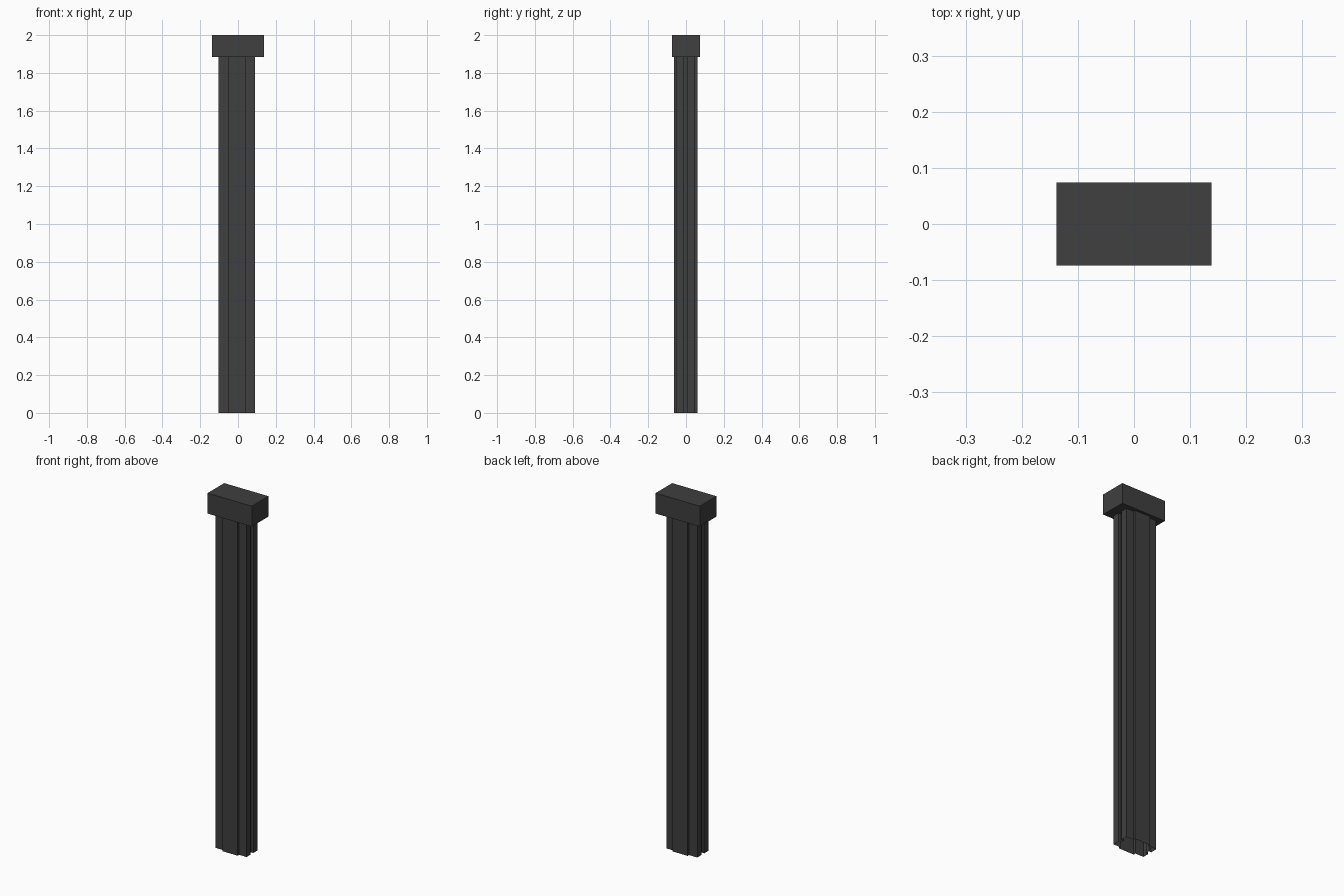
import bpy, bmesh
from mathutils import Matrix

if "Cube" in bpy.data.objects:
    bpy.data.objects.remove(bpy.data.objects["Cube"])

dark = bpy.data.materials.new("dark_stone")
dark.diffuse_color = (0.05, 0.05, 0.05, 1)
dark.use_nodes = True
dark.node_tree.nodes["Principled BSDF"].inputs["Base Color"].default_value = dark.diffuse_color


def finish(name, bm):
    bmesh.ops.recalc_face_normals(bm, faces=bm.faces)
    mesh = bpy.data.meshes.new(name)
    bm.to_mesh(mesh)
    bm.free()
    mesh.materials.append(dark)
    obj = bpy.data.objects.new(name, mesh)
    bpy.context.collection.objects.link(obj)


CAP_BOTTOM, TOP = 1.885, 2.0

# Shaft: raised front and back panels, a narrow groove down each side, open underneath
section = [
    (-0.104, -0.051), (-0.052, -0.051), (-0.052, -0.064), (0.043, -0.064),
    (0.043, -0.051), (0.089, -0.051), (0.089, -0.014), (0.074, -0.014),
    (0.074, 0.009), (0.089, 0.009), (0.089, 0.048), (0.043, 0.048),
    (0.043, 0.06), (-0.052, 0.06), (-0.052, 0.048), (-0.104, 0.048),
    (-0.104, 0.009), (-0.089, 0.009), (-0.089, -0.014), (-0.104, -0.014),
]
bm = bmesh.new()
low = [bm.verts.new((x, y, 0)) for x, y in section]
high = [bm.verts.new((x, y, CAP_BOTTOM)) for x, y in section]
for i in range(len(section)):
    j = (i + 1) % len(section)
    bm.faces.new((low[i], low[j], high[j], high[i]))
finish("pillar_shaft", bm)

# Cap block
bm = bmesh.new()
bmesh.ops.create_cube(bm, size=1, matrix=Matrix.Translation((0, 0, (CAP_BOTTOM + TOP) / 2))
                      @ Matrix.Diagonal((0.276, 0.148, TOP - CAP_BOTTOM, 1)))
finish("pillar_cap", bm)
